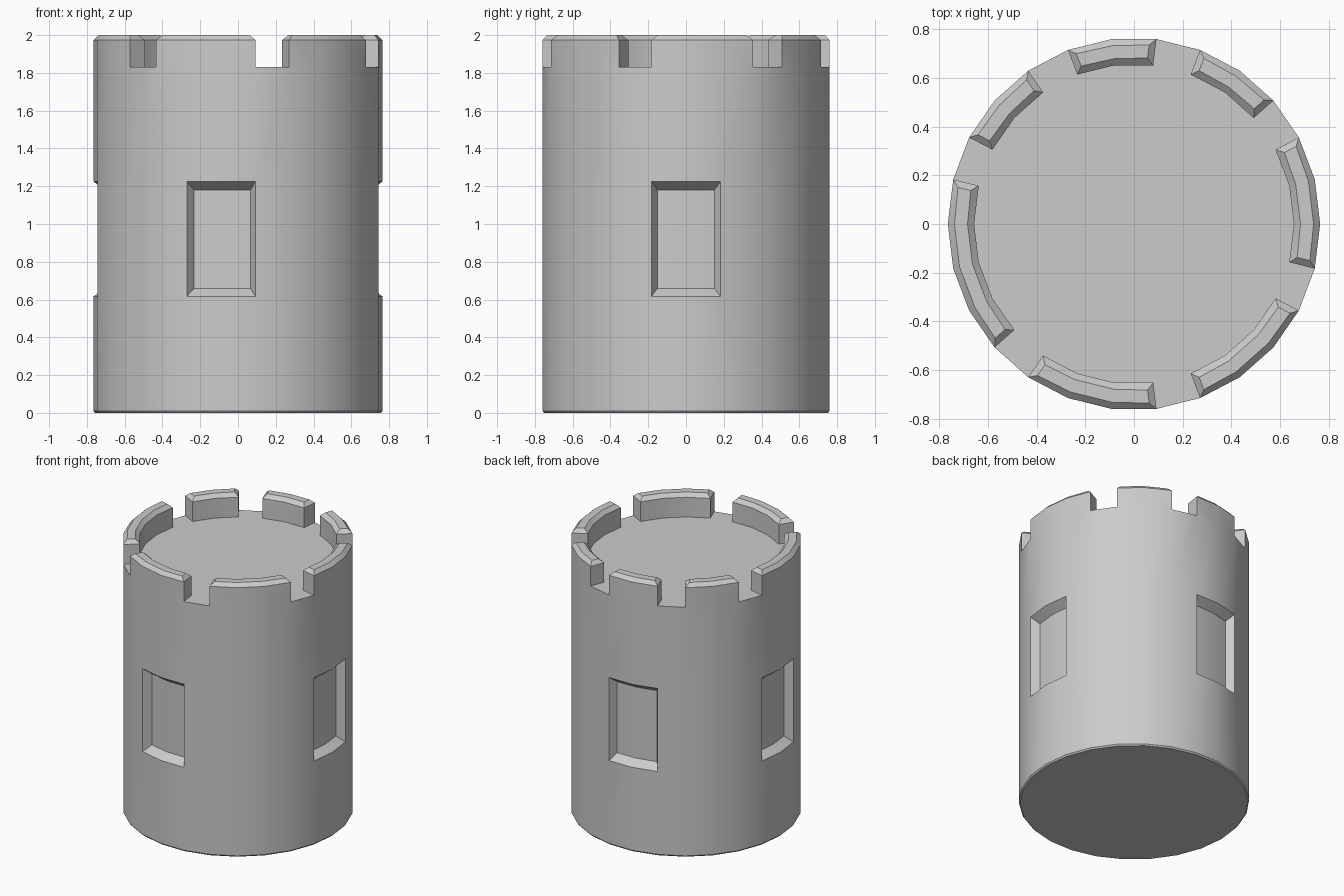
import bpy, bmesh
from math import sin, cos, tau

if "Cube" in bpy.data.objects:
    bpy.data.objects.remove(bpy.data.objects["Cube"])

N, R = 26, 0.765
STEP = tau / N
Z_FLOOR, Z_SHOULDER, Z_TOP = 1.83, 1.974, 2.0
Z_WIN = (0.617, 1.225)
WINDOWS = [-1, 6, 12, 18]                  # first side of each two-side window
MERLONS = [(-1, 2), (3, 5), (6, 8), (9, 11), (12, 16), (17, 20), (21, 24)]

bm = bmesh.new()


def vert(r, k, z, shift=0.0):
    """Vertex on side index k, optionally slid along the tangent."""
    a = k * STEP
    return bm.verts.new((r * cos(a) - shift * sin(a), r * sin(a) + shift * cos(a), z))


def ring(r, z):
    return [vert(r, k, z) for k in range(N)]


def strip(a, b):
    """Quads between two equally long open rows."""
    for i in range(len(a) - 1):
        bm.faces.new((a[i], a[i + 1], b[i + 1], b[i]))


# Tower wall, leaving the window openings
rings = [ring(R - 0.008, 0), ring(R, 0.01), ring(R, Z_WIN[0]), ring(R, Z_WIN[1]), ring(R, Z_FLOOR)]
holes = {(w + d) % N for w in WINDOWS for d in (0, 1)}
for level in range(4):
    lo, hi = rings[level], rings[level + 1]
    for k in range(N):
        if level == 2 and k in holes:
            continue
        n = (k + 1) % N
        bm.faces.new((lo[k], lo[n], hi[n], hi[k]))
bm.faces.new(rings[0][::-1])

# Recessed windows with sloping frames
for w in WINDOWS:
    outer = [[rings[lv][(w + d) % N] for d in range(3)] for lv in (2, 3)]
    inner = [[vert(R - 0.06, w + 1 + d, z) for d in (-0.89, 0, 0.89)]
             for z in (Z_WIN[0] + 0.042, Z_WIN[1] - 0.045)]
    strip(inner[0], inner[1])
    strip(outer[0], inner[0])
    strip(inner[1], outer[1])
    for c, flip in ((0, 1), (2, -1)):
        bm.faces.new((outer[0][c], inner[0][c], inner[1][c], outer[1][c])[::flip])

# Battlements with bevelled tops, and the outline of the floor between them
floor = []
SECTION = [(R, Z_SHOULDER), (R - 0.027, Z_TOP), (0.684, Z_TOP), (0.657, Z_SHOULDER), (0.657, Z_FLOOR)]
for a, b in MERLONS:
    cols = []
    for k in range(a, b + 1):
        end = (k == a) - (k == b)
        cols.append([rings[4][k % N]] +
                    [vert(r, k, z, 0.027 * end if z == Z_TOP else 0) for r, z in SECTION])
    for p, q in zip(cols, cols[1:]):
        strip(q, p)
    for c in (cols[0], cols[-1]):
        bm.faces.new((c[0], c[1], c[4], c[5]))
        bm.faces.new((c[1], c[2], c[3], c[4]))
    floor += [cols[0][0]] + [c[5] for c in cols] + [cols[-1][0]]
bm.faces.new(floor)

bmesh.ops.recalc_face_normals(bm, faces=bm.faces)
mesh = bpy.data.meshes.new("castle_tower")
bm.to_mesh(mesh)
bm.free()
tower = bpy.data.objects.new("castle_tower", mesh)
bpy.context.collection.objects.link(tower)
bpy.context.view_layer.objects.active = tower
tower.select_set(True)
bpy.ops.object.shade_smooth_by_angle(angle=0.35)
